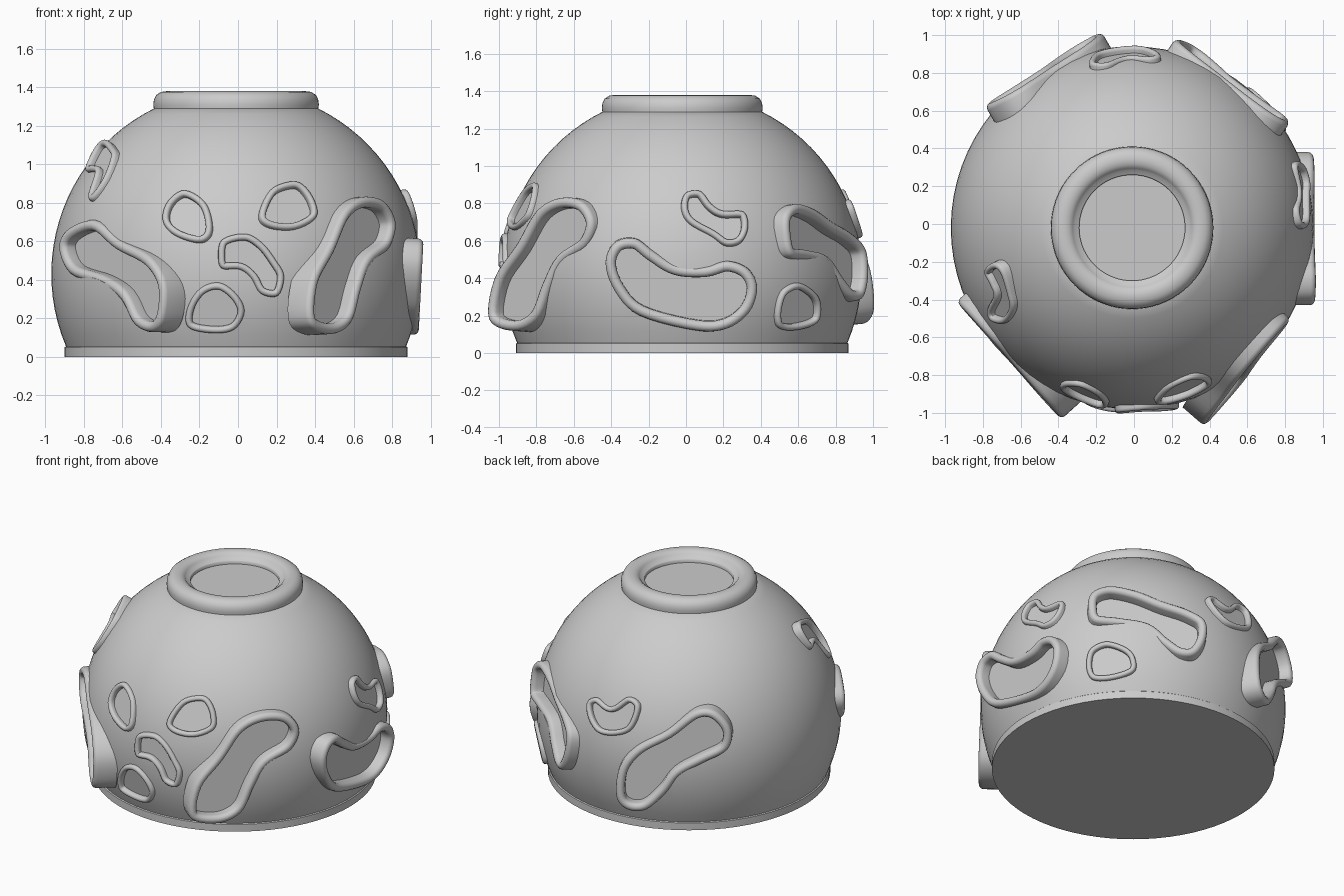
import bpy, bmesh
from math import sin, cos, pi, radians
from mathutils import Vector

if "Cube" in bpy.data.objects:
    bpy.data.objects.remove(bpy.data.objects["Cube"])

C = Vector((-0.01, -0.02, 0.43))   # dome sphere centre
R = 0.96
DEPTH_CUT = []                     # cutter ring pairs


def loft(bm, rings, cap_first=False, cap_last=True):
    """Skin closed rings of equal length (counter-clockwise, going outwards)."""
    loops = [[bm.verts.new(p) for p in ring] for ring in rings]
    n = len(loops[0])
    for a, b in zip(loops, loops[1:]):
        for i in range(n):
            j = (i + 1) % n
            bm.faces.new((a[i], a[j], b[j], b[i]))
    if cap_first:
        bm.faces.new(loops[0][::-1])
    if cap_last:
        bm.faces.new(loops[-1])


def to_object(bm, name):
    me = bpy.data.meshes.new(name)
    bm.to_mesh(me)
    bm.free()
    ob = bpy.data.objects.new(name, me)
    bpy.context.collection.objects.link(ob)
    return ob


def activate(ob):
    bpy.ops.object.select_all(action='DESELECT')
    ob.select_set(True)
    bpy.context.view_layer.objects.active = ob


def smooth(ob, angle=40):
    activate(ob)
    bpy.ops.object.shade_smooth_by_angle(angle=radians(angle))


def lathe(name, profile, seg=72, cap_first=False):
    bm = bmesh.new()
    loft(bm, [[(C.x + r * cos(2 * pi * i / seg), C.y + r * sin(2 * pi * i / seg), z)
               for i in range(seg)] for r, z in profile], cap_first)
    return to_object(bm, name)


def direction(az, el):
    a, e = radians(az), radians(el)
    return Vector((cos(a) * cos(e), sin(a) * cos(e), sin(e)))


def closed_spline(pts, sub=5):
    out, n = [], len(pts)
    for i in range(n):
        p0, p1, p2, p3 = (pts[(i + k) % n] for k in (-1, 0, 1, 2))
        for s in range(sub):
            t = s / sub
            out.append(0.5 * (2 * p1 + (p2 - p0) * t + (2 * p0 - 5 * p1 + 4 * p2 - p3) * t ** 2
                              + (3 * p1 - p0 - 3 * p2 + p3) * t ** 3))
    return out


# Outline drawing planes: (right, up, towards viewer)
X, Y, Z = Vector((1, 0, 0)), Vector((0, 1, 0)), Vector((0, 0, 1))
back = direction(125, 27)
back_r = Z.cross(back).normalized()
VIEWS = {'front': (X, Z, -Y), 'right': (Y, Z, X), 'top': (X, Y, Z),
         'back': (back_r, back.cross(back_r), back)}


def window(name, view, az, el, d, coords, large=False):
    """Flat framed opening: outline drawn in a view, projected on a tilted plane."""
    r, u, b = VIEWS[view]
    n = direction(az, el)
    pts = []
    for h, v in coords:
        p = r * h + u * v
        pts.append(p + b * ((d - (p - C).dot(n)) / b.dot(n)))
    pts = closed_spline(pts)
    if sum((pts[i - 1].cross(pts[i]) for i in range(len(pts))), Vector()).dot(n) < 0:
        pts.reverse()
    m = len(pts)
    inward = [n.cross(pts[(i + 1) % m] - pts[i - 1]).normalized() for i in range(m)]

    def ring(off, height):
        return [p + q * off + n * height for p, q in zip(pts, inward)]

    w, floor, base = (0.055, 0.08, 0.15) if large else (0.034, 0.035, 0.07)
    bm = bmesh.new()
    loft(bm, [ring(0, -base), ring(0, -.5 * w), ring(.06 * w, -.26 * w), ring(.25 * w, -.07 * w),
              ring(.5 * w, 0), ring(.75 * w, -.07 * w), ring(.94 * w, -.26 * w),
              ring(w, -.5 * w), ring(w, -floor)])
    smooth(to_object(bm, name), 50)
    DEPTH_CUT.append((ring(.5 * w, -floor - 0.015), ring(.5 * w, 0.15)))


# Large windows
window('window_front_left', 'front', 222, 1, .955,
       [(-.94, .56), (-.9, .66), (-.76, .71), (-.63, .61), (-.47, .52), (-.39, .38), (-.4, .2),
        (-.46, .13), (-.55, .17), (-.62, .3), (-.72, .37), (-.88, .43)], True)
window('window_front_right', 'front', -41, 3, .965,
       [(.38, .18), (.39, .4), (.48, .58), (.56, .76), (.66, .83), (.77, .81), (.83, .7),
        (.8, .57), (.7, .48), (.65, .35), (.6, .18), (.5, .12)], True)
window('window_right', 'right', 0, -3, .963,
       [(-.43, .48), (-.38, .59), (-.27, .61), (-.17, .54), (-.05, .47), (.1, .46), (.22, .49),
        (.33, .45), (.38, .35), (.34, .22), (.22, .13), (.05, .12), (-.25, .2), (-.38, .33)], True)
window('window_back_right', 'right', 55, 7, .955,
       [(.54, .62), (.57, .52), (.66, .5), (.76, .47), (.83, .37), (.9, .29), (.96, .3),
        (.985, .42), (.97, .56), (.9, .64), (.8, .7), (.7, .77), (.6, .8), (.54, .74)], True)
window('window_back_left', 'back', 120, 4, .965,
       [(-.44, -.2), (-.37, -.28), (-.25, -.28), (-.13, -.18), (-.04, -.07), (.11, .01), (.26, .09),
        (.28, .22), (.18, .33), (.05, .33), (-.12, .21), (-.31, .11), (-.42, -.02)], True)

# Small windows
S = .975
window('port_front_upper_left', 'front', 253, 18, S,
       [(-.28, .87), (-.37, .81), (-.395, .71), (-.33, .635), (-.2, .6), (-.14, .66), (-.17, .8)])
window('port_front_upper_right', 'front', 288, 22, S,
       [(.27, .915), (.17, .87), (.115, .74), (.17, .68), (.3, .67), (.41, .73), (.4, .82), (.34, .9)])
window('port_front_middle', 'front', 275, 3, S,
       [(-.1, .52), (-.08, .61), (.04, .64), (.13, .59), (.2, .5), (.24, .42), (.21, .32),
        (.12, .33), (.07, .41), (.01, .455), (-.08, .46)])
window('port_front_lower', 'front', 263, -11, S,
       [(-.2, .35), (-.1, .38), (-.01, .32), (.03, .23), (-.02, .14), (-.13, .12), (-.26, .15), (-.265, .25)])
window('port_left', 'top', 207, 30, S,
       [(-.8, -.25), (-.75, -.21), (-.7, -.25), (-.66, -.37), (-.645, -.46), (-.69, -.53),
        (-.76, -.52), (-.785, -.46), (-.75, -.38), (-.77, -.32)])
window('port_right_upper', 'right', 11, 18, S,
       [(-.02, .78), (0, .86), (.08, .87), (.14, .8), (.2, .765), (.31, .76), (.335, .68),
        (.3, .6), (.22, .58), (.14, .63), (.02, .7)])
window('port_right_lower', 'right', 41, -11, S,
       [(.49, .2), (.51, .3), (.55, .35), (.62, .37), (.7, .32), (.73, .25), (.71, .16), (.6, .12), (.51, .13)])
window('port_back', 'back', 93, 20, S,
       [(-.63, .4), (-.57, .43), (-.48, .37), (-.37, .43), (-.3, .37), (-.35, .23), (-.45, .19),
        (-.56, .21), (-.62, .3)])

# Dome shell, truncated sphere on a short straight base band
zs = [sin(radians(a)) for a in [-23 + 87.0 * i / 22 for i in range(23)]]
dome = lathe('dome', [(.89, 0), (.89, .05)] + [(R * (1 - s * s) ** .5, C.z + R * s) for s in zs],
             cap_first=True)

# Cut the window openings out of the dome
bm = bmesh.new()
for pair in DEPTH_CUT:
    loft(bm, pair, cap_first=True)
cutter = to_object(bm, 'window_cutter')
cutter.hide_render = True
activate(dome)
mod = dome.modifiers.new('openings', 'BOOLEAN')
mod.operation, mod.solver, mod.object = 'DIFFERENCE', 'EXACT', cutter
bpy.ops.object.modifier_apply(modifier=mod.name)
bpy.data.objects.remove(cutter)
smooth(dome, 30)

# Rounded collar with recessed top plate
collar = lathe('top_collar', [(.42, 1.25), (.426, 1.28), (.43, 1.31), (.427, 1.335), (.415, 1.36),
                              (.39, 1.376), (.36, 1.38), (.335, 1.376), (.315, 1.362), (.305, 1.345),
                              (.285, 1.34), (.28, 1.335), (.28, 1.315)])
smooth(collar, 50)
